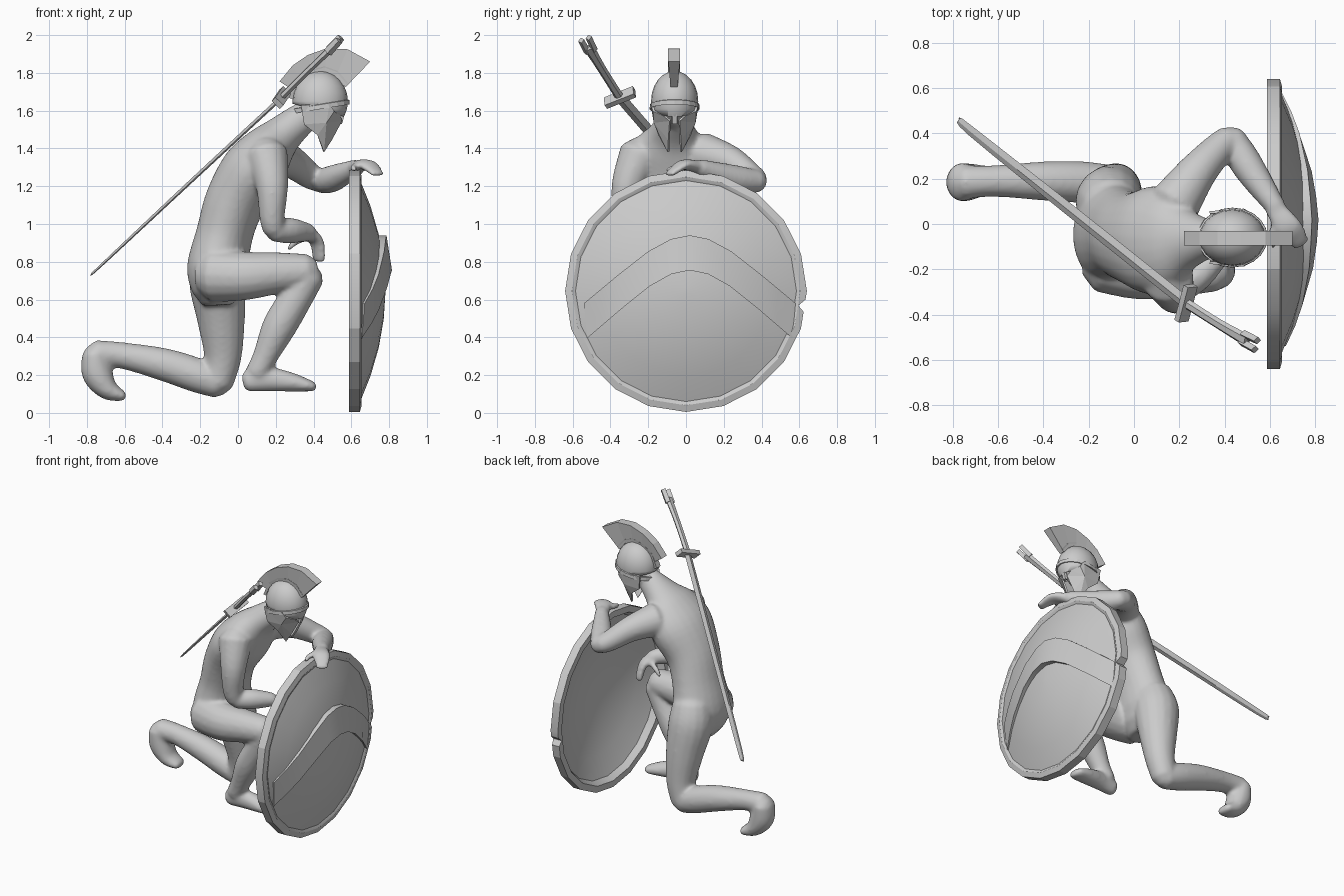
import bpy, bmesh, math
from mathutils import Vector as V, Matrix

if "Cube" in bpy.data.objects:
    bpy.data.objects.remove(bpy.data.objects["Cube"])


def new_object(name, bm, smooth=None):
    bmesh.ops.recalc_face_normals(bm, faces=bm.faces)
    me = bpy.data.meshes.new(name)
    bm.to_mesh(me)
    bm.free()
    ob = bpy.data.objects.new(name, me)
    bpy.context.collection.objects.link(ob)
    if smooth:
        bpy.context.view_layer.objects.active = ob
        ob.select_set(True)
        bpy.ops.object.shade_smooth_by_angle(angle=math.radians(smooth))
        ob.select_set(False)
    return ob


def loft(bm, rings):
    """Skin a list of equal-length rings and cap both ends."""
    vs = [[bm.verts.new(p) for p in r] for r in rings]
    n = len(vs[0])
    for a, b in zip(vs, vs[1:]):
        for i in range(n):
            bm.faces.new((a[i], a[(i + 1) % n], b[(i + 1) % n], b[i]))
    bm.faces.new(vs[0])
    bm.faces.new(vs[-1])


def tube(bm, keys, ref=(0, 1, 0), n=16, sub=4, round_ends=True):
    """Tube through keys (x, y, z, half width along ref, half depth)."""
    keys = [tuple(k) + ((k[3],) if len(k) == 4 else ()) for k in keys]
    pts = []
    for i in range(len(keys) - 1):
        k = [keys[max(i - 1, 0)], keys[i], keys[i + 1], keys[min(i + 2, len(keys) - 1)]]
        for s in range(sub):
            t = s / sub
            pts.append([b + .5 * t * ((c - a) + t * (2 * a - 5 * b + 4 * c - d + t * (3 * (b - c) + d - a)))
                        for a, b, c, d in zip(*k)])
    pts.append(list(keys[-1]))
    if round_ends:
        for end, nxt, at in ((pts[0], pts[1], 0), (pts[-1], pts[-2], len(pts) + 1)):
            d = (V(end[:3]) - V(nxt[:3])).normalized()
            pts.insert(at, list(V(end[:3]) + d * min(end[3:]) * .55) + [end[3] * .6, end[4] * .6])
    rings = []
    for i, p in enumerate(pts):
        t = (V(pts[min(i + 1, len(pts) - 1)][:3]) - V(pts[max(i - 1, 0)][:3])).normalized()
        side = V(ref)
        side = (side - t * side.dot(t)).normalized()
        up = t.cross(side)
        rings.append([V(p[:3]) + side * p[3] * math.cos(a) + up * p[4] * math.sin(a)
                      for a in (2 * math.pi * j / n for j in range(n))])
    loft(bm, rings)


# Body: overlapping tubes fused into one smooth skin
bm = bmesh.new()
tube(bm, [(-.11, -.03, .64, .19, .13), (-.11, -.03, .76, .225, .16), (-.07, -.04, .95, .195, .15),
          (-.015, -.06, 1.12, .2, .16), (.08, -.07, 1.28, .24, .17), (.16, -.075, 1.39, .22, .14),
          (.24, -.07, 1.475, .135, .105), (.34, -.065, 1.56, .08, .085)], ref=(.12, 1, 0), n=24)
tube(bm, [(.38, -.06, 1.57, .085, .09), (.435, -.06, 1.66, .105, .12)])
# bent right leg and foot
tube(bm, [(-.13, -.16, .73, .145), (.03, -.205, .725, .13), (.2, -.21, .74, .112), (.37, -.205, .75, .092)])
tube(bm, [(.375, -.205, .73, .087), (.29, -.195, .58, .09), (.215, -.185, .45, .09),
          (.145, -.175, .3, .067), (.1, -.165, .21, .062)])
tube(bm, [(.05, -.165, .17, .046, .06), (.15, -.16, .18, .052, .066), (.28, -.145, .163, .062, .052),
          (.37, -.135, .145, .06, .033), (.4, -.13, .138, .048, .025)])
# kneeling left leg and foot
tube(bm, [(-.1, .07, .83, .13), (-.11, .1, .7, .15), (-.09, .14, .5, .128), (-.08, .17, .3, .1),
          (-.11, .18, .155, .084)])
tube(bm, [(-.1, .18, .155, .08), (-.22, .185, .2, .092), (-.4, .19, .258, .087),
          (-.62, .19, .305, .07), (-.75, .185, .31, .076)])
tube(bm, [(-.76, .185, .315, .085, .066), (-.745, .185, .21, .085, .082), (-.69, .19, .125, .075, .058),
          (-.61, .2, .088, .06, .028)])
# right arm resting on the thigh
tube(bm, [(.15, -.24, 1.37, .115), (.18, -.31, 1.2, .086), (.18, -.315, 1.04, .068), (.19, -.3, .97, .06)])
tube(bm, [(.19, -.3, .965, .06), (.28, -.23, .965, .068), (.38, -.14, .955, .046)], ref=(0, 0, 1))
tube(bm, [(.37, -.15, .955, .042, .036), (.415, -.1, .91, .05, .028), (.43, -.07, .81, .044, .022)], ref=(.7, -.7, 0))
tube(bm, [(.37, -.12, .93, .022), (.31, -.09, .91, .02), (.27, -.08, .87, .016)], ref=(0, 0, 1))
# left arm folded over the shield
tube(bm, [(.18, .09, 1.37, .115), (.28, .23, 1.33, .088), (.38, .34, 1.255, .07), (.425, .38, 1.23, .06)])
tube(bm, [(.43, .385, 1.225, .06), (.5, .26, 1.24, .072), (.63, .07, 1.3, .045)], ref=(0, 0, 1))
tube(bm, [(.62, .07, 1.3, .045, .035), (.68, -.01, 1.315, .06, .028), (.72, -.06, 1.285, .052, .02),
          (.74, -.09, 1.262, .042, .016)], ref=(1, .6, 0))
tube(bm, [(.64, .02, 1.305, .022), (.61, -.05, 1.3, .019), (.62, -.1, 1.285, .015)], ref=(0, 0, 1))
body = new_object("body", bm)
rem = body.modifiers.new("fuse", 'REMESH')
rem.mode, rem.voxel_size, rem.use_smooth_shade = 'VOXEL', .012, True
sm = body.modifiers.new("soften", 'SMOOTH')
sm.factor, sm.iterations = .5, 10

# Helmet dome, open underneath
C = V((.435, -.06, 1.65))
bm = bmesh.new()
bmesh.ops.create_uvsphere(bm, u_segments=20, v_segments=12, radius=1,
                          matrix=Matrix.Diagonal((.147, .125, .16, 1)))
bmesh.ops.bisect_plane(bm, geom=bm.verts[:] + bm.edges[:] + bm.faces[:], plane_co=(0, 0, -.05),
                       plane_no=(-.25, 0, -1), clear_outer=True)
bmesh.ops.translate(bm, vec=C, verts=bm.verts)
dome = new_object("helmet_dome", bm, 40)
dome.modifiers.new("thickness", 'SOLIDIFY').thickness = .01

# Helmet band
bm = bmesh.new()
rings = []
for r, dz in ((.97, -.03), (1.06, -.032), (1.05, -.008), (.97, -.005)):
    rings.append([C + V((.147 * r * math.cos(a), .125 * r * math.sin(a), dz - .01 + .025 * math.cos(a)))
                  for a in (2 * math.pi * j / 20 for j in range(20))])
loft(bm, rings)
bmesh.ops.delete(bm, geom=[f for f in bm.faces if len(f.verts) > 4], context='FACES_ONLY')
new_object("helmet_band", bm)

# Cheek guards and nose guard
edge = [(-.1, 1.63, .105), (-.085, 1.53, .092), (-.015, 1.475, .075), (.015, 1.385, .028), (.055, 1.45, .026),
        (.108, 1.55, .02), (.1, 1.58, .055), (.07, 1.6, .104), (.05, 1.64, .116)]
for s, side in ((-1, "right"), (1, "left")):
    bm = bmesh.new()
    hub = bm.verts.new((C.x + .03, C.y + s * .1, 1.54))
    vs = [bm.verts.new((C.x + x, C.y + s * y, z)) for x, z, y in edge]
    for i in range(len(vs)):
        bm.faces.new((hub, vs[i], vs[(i + 1) % len(vs)]))
    cheek = new_object(side + "_cheek_guard", bm)
    cheek.modifiers.new("thickness", 'SOLIDIFY').thickness = .012
bm = bmesh.new()
loft(bm, [[(C.x + x + d, C.y + w, z) for d, w in ((-.012, -.016), (.004, -.012), (.004, .012), (-.012, .016))]
          for x, z in ((.143, 1.655), (.128, 1.59), (.112, 1.53))])
new_object("nose_guard", bm)

# Crest and its holder
outer = [(.22, 1.755), (.29, 1.84), (.37, 1.895), (.47, 1.93), (.58, 1.925), (.7, 1.86)]
inner = [(.28, 1.715), (.325, 1.765), (.39, 1.8), (.46, 1.81), (.52, 1.785), (.57, 1.725)]
base = [(.29, 1.66), (.33, 1.74), (.39, 1.785), (.46, 1.8), (.51, 1.775), (.55, 1.725)]
base_top = [(.265, 1.67), (.305, 1.765), (.375, 1.815), (.46, 1.835), (.53, 1.81), (.585, 1.745)]
for name, top, low, w in (("crest", outer, inner, .031), ("crest_holder", base_top, base, .022)):
    bm = bmesh.new()
    loft(bm, [[(a[0], -.063 - w, a[1]), (a[0], -.063 + w, a[1]),
               (b[0], -.063 + w * .6, b[1]), (b[0], -.063 - w * .6, b[1])] for a, b in zip(top, low)])
    new_object(name, bm)

# Shield: hollow turned disc
ZC = .645


def bowl(y, z):
    return .645 + .135 * max(0, 1 - (y * y + (z - ZC) ** 2) / .59 ** 2)


profile = [(bowl(r, ZC), r) for r in (.02, .15, .3, .45, .585)] + [
    (.65, .59), (.655, .605), (.645, .64), (.587, .64), (.587, .595), (.63, .57), (.69, .43),
    (.735, .25), (.757, .1), (.76, .02)]
bm = bmesh.new()
loft(bm, [[(x, r * math.sin(a), ZC + r * math.cos(a)) for a in (2 * math.pi * j / 20 for j in range(20))]
          for x, r in profile])
shield = new_object("shield", bm, 18)
# battle notch in the rim
bm = bmesh.new()
bmesh.ops.create_cube(bm, size=.05, matrix=Matrix.Translation((.63, .63, .565))
                      @ Matrix.Rotation(math.radians(40), 4, 'X') @ Matrix.Diagonal((4, 1, 1, 1)))
cutter = new_object("notch_cutter", bm)
cutter.hide_render = True
cutter.hide_set(True)
cut = shield.modifiers.new("notch", 'BOOLEAN')
cut.operation, cut.object = 'DIFFERENCE', cutter

# Raised chevron on the shield
bm = bmesh.new()
half = [(0, 0), (.1, .02), (.22, .085), (.38, .21), (.47, .285), (.56, .36)]
rings = []
for y, drop in [(-y, d) for y, d in half[:0:-1]] + half:
    zt, zb, h = .94 - drop, .755 - drop, .04 * (1 - abs(y) / .65)
    yt, yb = y + .02, y * .97 + .02
    rings.append([(bowl(yt, zt) - .012, yt, zt), (bowl(yt, zt) + h, yt, zt),
                  (bowl(yb, zb) + h, yb, zb), (bowl(yb, zb) - .012, yb, zb)])
loft(bm, rings)
new_object("shield_chevron", bm, 25)

# Sword slung on the back: blade, guard, forked grip
G = V((.03, .16, .05)).normalized()
bm = bmesh.new()
tube(bm, [(-.77, .46, .74, .01, .003), (-.72, .41, .785, .024, .007), (-.25, .035, 1.225, .03, .01),
          (.22, -.34, 1.66, .03, .011)], ref=G, n=4, round_ends=False)
new_object("blade", bm)
mid, d = V((.23, -.35, 1.67)), V((.65, -.42, .63)).normalized()
side = (G - d * G.dot(d)).normalized()
up = d.cross(side)
bm = bmesh.new()
loft(bm, [[mid + side * s + up * a * .03 + d * b * .015 for a, b in ((-1, -1), (1, -1), (1, 1), (-1, 1))]
          for s in (-.085, .085)])
new_object("guard", bm)
bm = bmesh.new()
tube(bm, [tuple(mid) + (.024, .018), (.38, -.445, 1.82, .024, .018), (.5, -.515, 1.935, .03, .02)],
     ref=side, n=6, round_ends=False)
for s in (-1, 1):
    a, b = V((.48, -.503, 1.915)) + side * s * .02, V((.54, -.535, 1.98)) + side * s * .022
    tube(bm, [tuple(a) + (.018, .024), tuple(b) + (.017, .022)], ref=side, n=4, sub=1, round_ends=False)
new_object("grip", bm)
